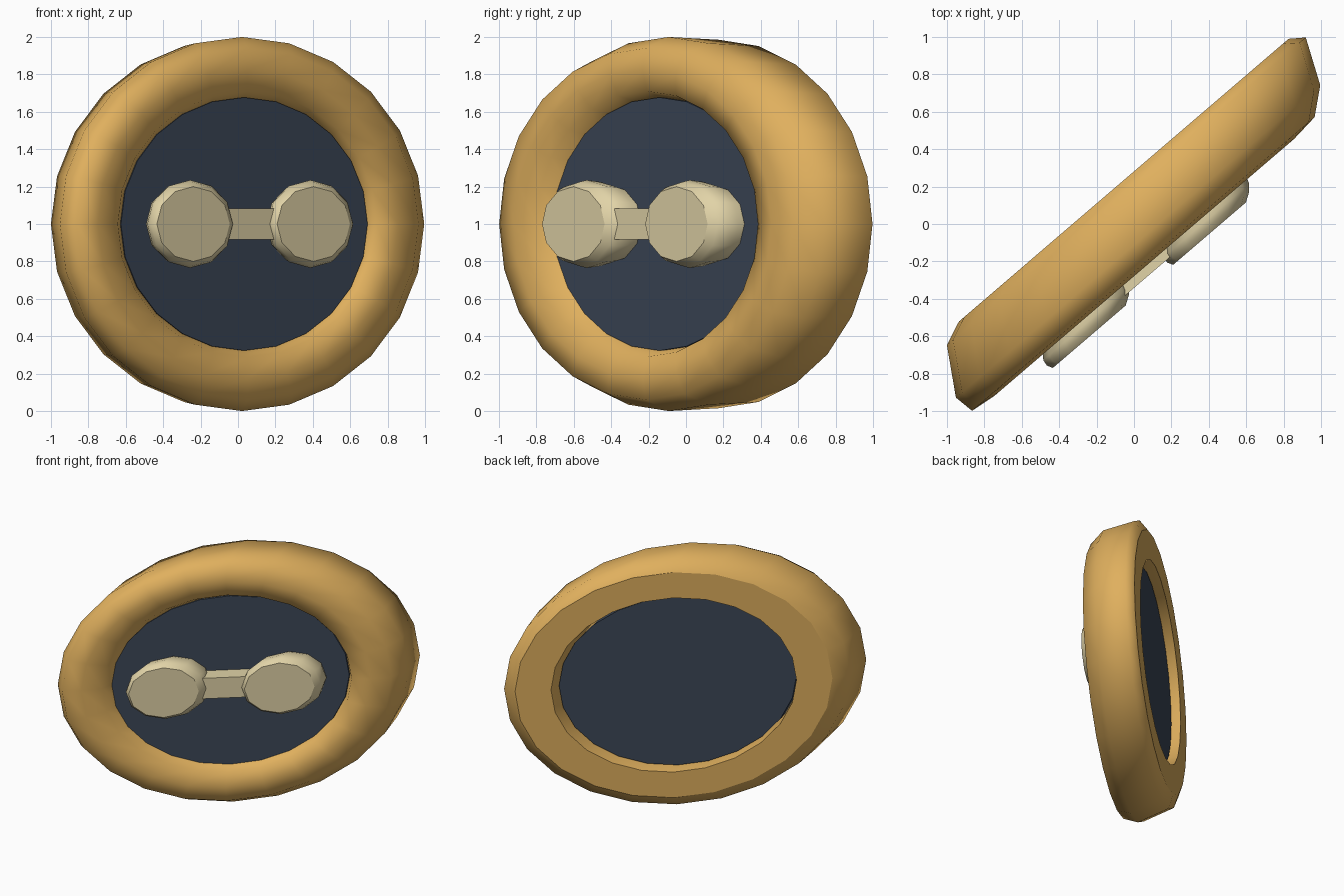
import bpy, bmesh, math
from mathutils import Matrix

if "Cube" in bpy.data.objects:
    bpy.data.objects.remove(bpy.data.objects["Cube"])

# Skewed frame of the tilted badge: columns are across, up, outward, centre
FRAME = Matrix(((0.974, 0, 0.435, 0),
                (0.835, 0, -1.86, 0),
                (0, 1, 0, 1),
                (0, 0, 0, 1)))


def material(name, rgb):
    m = bpy.data.materials.new(name)
    lin = [((c / 255 + 0.055) / 1.055) ** 2.4 for c in rgb]
    m.diffuse_color = (*lin, 1)
    m.use_nodes = True
    m.node_tree.nodes["Principled BSDF"].inputs["Base Color"].default_value = m.diffuse_color
    return m


gold = material("gold", (224, 176, 94))
navy = material("navy", (60, 71, 87))
cream = material("cream", (225, 211, 167))


def finish(name, bm, mat, smooth_angle=None):
    bmesh.ops.transform(bm, matrix=FRAME, verts=bm.verts)
    bmesh.ops.recalc_face_normals(bm, faces=bm.faces)
    mesh = bpy.data.meshes.new(name)
    bm.to_mesh(mesh)
    bm.free()
    mesh.materials.append(mat)
    obj = bpy.data.objects.new(name, mesh)
    bpy.context.collection.objects.link(obj)
    if smooth_angle:
        bpy.ops.object.select_all(action='DESELECT')
        obj.select_set(True)
        bpy.context.view_layer.objects.active = obj
        bpy.ops.object.shade_smooth_by_angle(angle=math.radians(smooth_angle))
    return obj


def lathe(profile, sides, centre=0.0, closed=False, sharp=()):
    """Revolve (radius, depth) points; open profiles get flat end caps."""
    bm = bmesh.new()
    rings = []
    for r, t in profile:
        rings.append([bm.verts.new((centre + r * math.cos(2 * math.pi * i / sides),
                                    r * math.sin(2 * math.pi * i / sides), t))
                      for i in range(sides)])
    n = len(rings)
    for k in range(n if closed else n - 1):
        a, b = rings[k], rings[(k + 1) % n]
        for i in range(sides):
            j = (i + 1) % sides
            bm.faces.new((a[i], a[j], b[j], b[i]))
    if not closed:
        bm.faces.new(rings[0])
        bm.faces.new(rings[-1])
    for k in sharp:
        for i in range(sides):
            bm.edges.get((rings[k][i], rings[k][(i + 1) % sides])).smooth = False
    return bm


# Padded outer ring with a flat back
ring_profile = [(0.70, -0.126), (0.905, -0.126), (0.985, -0.094), (1.0, 0.05),
                (0.94, 0.115), (0.825, 0.125), (0.71, 0.112), (0.655, 0.04)]
finish("outer_ring", lathe(ring_profile, 24, closed=True, sharp=(0, 1)), gold, 80)

# Dark centre disc
finish("centre_disc", lathe([(0.677, -0.085), (0.677, 0.077)], 24), navy, 30)

# Pair of rounded studs with flat caps
stud_profile = [(0.20, 0.06), (0.225, 0.10), (0.235, 0.14), (0.225, 0.16), (0.20, 0.178)]
for side, x in (("left", -0.325), ("right", 0.335)):
    finish(side + "_stud", lathe(stud_profile, 12, centre=x, sharp=(4,)), cream, 75)

# Bar joining the studs
bar = bmesh.new()
bmesh.ops.create_cube(bar, size=1, matrix=Matrix.Translation((0, 0, 0.108))
                      @ Matrix.Diagonal((0.4, 0.165, 0.09, 1)))
finish("joining_bar", bar, cream)
